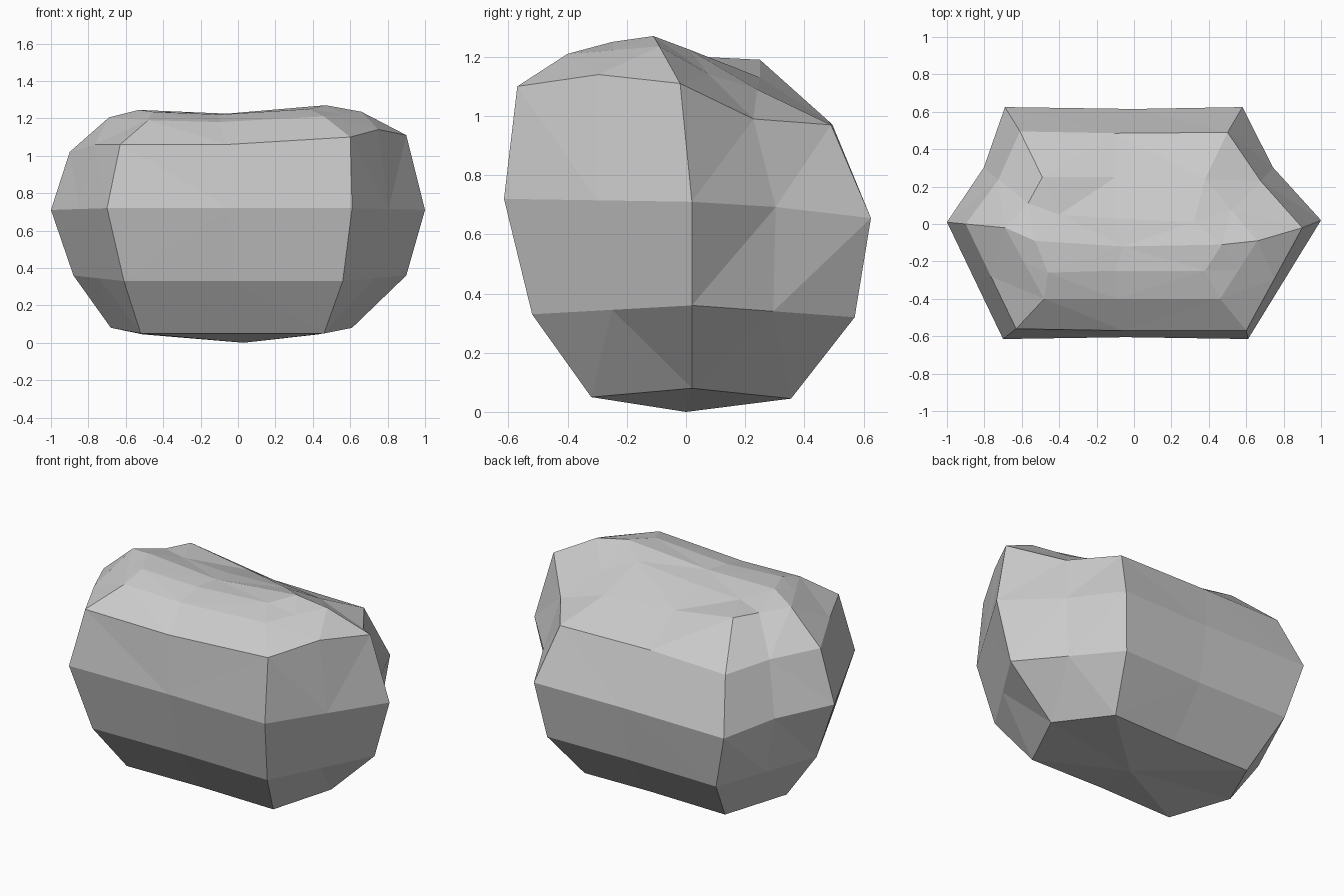
import bpy
import bmesh
from mathutils import Vector

if "Cube" in bpy.data.objects:
    bpy.data.objects.remove(bpy.data.objects["Cube"])


def with_mids(pts, pulls):
    """Insert facet points on the four slanted sides of an 8-point ring.
    Order: front-left, front, front-right, right, back-right, back, back-left, left."""
    out = []
    sides = {2: 0, 3: 1, 6: 2, 7: 3}
    for i, p in enumerate(pts):
        out.append(Vector(p))
        if i in sides:
            inset, dz = pulls[sides[i]]
            m = (Vector(p) + Vector(pts[(i + 1) % 8])) / 2
            out.append(Vector((m.x * (1 - inset), m.y * (1 - inset), m.z + dz)))
    return out


def belt(left, right, fl, fr, front, back, zs, zf, zb):
    """Six-sided belt of the lower stone: pointed ends, flat front and back."""
    return [(fl, front, zf), ((fl + fr) / 2, front + 0.01, zf), (fr, front, zf),
            (right, 0.02, zs), (fr - 0.03, back, zb), (0, back - 0.01, zb),
            (fl + 0.01, back, zb), (left, 0.01, zs)]


even = [(0, 0)] * 4
rings = [
    # underside, lower belt, widest belt
    with_mids(belt(-0.68, 0.61, -0.52, 0.46, -0.32, 0.355, 0.08, 0.05, 0.045), even),
    with_mids(belt(-0.88, 0.90, -0.61, 0.56, -0.52, 0.57, 0.36, 0.33, 0.32), even),
    with_mids(belt(-1.0, 1.0, -0.70, 0.61, -0.615, 0.625, 0.71, 0.72, 0.655),
              [(0, 0), (0.06, 0.01), (0.05, 0), (0, 0)]),
    # shoulder
    with_mids([(-0.63, -0.56, 1.06), (-0.06, -0.57, 1.06), (0.60, -0.57, 1.10),
               (0.90, -0.02, 1.11), (0.50, 0.49, 0.97), (-0.10, 0.485, 0.98),
               (-0.61, 0.495, 0.97), (-0.90, 0.0, 1.02)],
              [(0, 0.035), (0.03, -0.05), (0.04, 0), (0, 0.02)]),
    # sloping upper ledge
    with_mids([(-0.48, -0.40, 1.19), (-0.10, -0.40, 1.18), (0.46, -0.40, 1.21),
               (0.66, -0.09, 1.235), (0.38, 0.24, 1.09), (-0.10, 0.25, 1.13),
               (-0.49, 0.25, 1.19), (-0.69, -0.02, 1.205)],
              [(0, 0), (0, -0.02), (0.04, -0.01), (0, 0)]),
    # crown
    with_mids([(-0.46, -0.26, 1.235), (-0.10, -0.25, 1.22), (0.38, -0.25, 1.25),
               (0.47, -0.11, 1.27), (0.32, 0.01, 1.225), (-0.10, 0.03, 1.20),
               (-0.40, 0.05, 1.20), (-0.53, -0.09, 1.245)], even),
]

# Skin the rings and close both ends
bm = bmesh.new()
loops = [[bm.verts.new(p) for p in r] for r in rings]
n = len(loops[0])
for a, b in zip(loops, loops[1:]):
    for i in range(n):
        j = (i + 1) % n
        bm.faces.new((a[i], a[j], b[j], b[i]))
bottom = bm.verts.new((0.03, 0.0, 0.0))
low_ridge = [loops[-1], loops[0]]
top = bm.verts.new((-0.06, -0.12, 1.225))
for i in range(n):
    j = (i + 1) % n
    bm.faces.new((loops[0][j], loops[0][i], bottom))
    bm.faces.new((loops[-1][i], loops[-1][j], top))
bmesh.ops.triangulate(bm, faces=bm.faces[:], quad_method='SHORT_EDGE')
bmesh.ops.recalc_face_normals(bm, faces=bm.faces[:])

mesh = bpy.data.meshes.new("boulder")
bm.to_mesh(mesh)
bm.free()
boulder = bpy.data.objects.new("boulder", mesh)
bpy.context.collection.objects.link(boulder)
